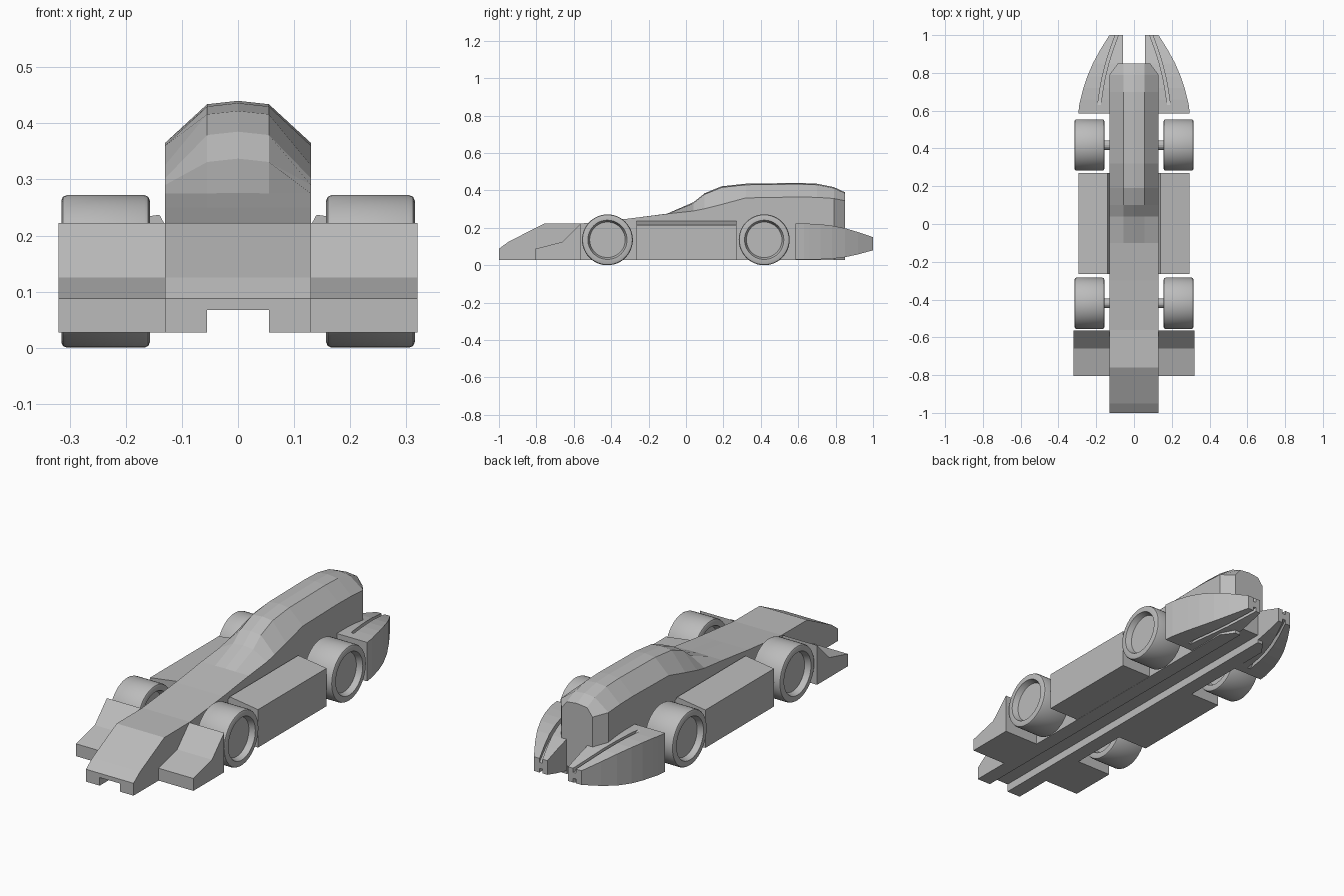
import bpy, bmesh, math

cube = bpy.data.objects.get("Cube")
if cube:
    bpy.data.objects.remove(cube, do_unlink=True)

grey = bpy.data.materials.new("plain grey")
grey.use_nodes = True
grey.diffuse_color = (0.5, 0.5, 0.5, 1)
grey.node_tree.nodes["Principled BSDF"].inputs["Base Color"].default_value = (0.5, 0.5, 0.5, 1)


def finish(name, bm, smooth=False):
    bmesh.ops.remove_doubles(bm, verts=bm.verts, dist=1e-5)
    bmesh.ops.recalc_face_normals(bm, faces=bm.faces)
    mesh = bpy.data.meshes.new(name)
    bm.to_mesh(mesh)
    bm.free()
    mesh.materials.append(grey)
    obj = bpy.data.objects.new(name, mesh)
    bpy.context.collection.objects.link(obj)
    if smooth:
        bpy.ops.object.select_all(action='DESELECT')
        obj.select_set(True)
        bpy.context.view_layer.objects.active = obj
        bpy.ops.object.shade_smooth_by_angle(angle=math.radians(30))
    return obj


def loft(name, rings):
    """Skin closed rings of points with equal counts and cap both ends."""
    bm = bmesh.new()
    rows = [[bm.verts.new(p) for p in ring] for ring in rings]
    n = len(rows[0])
    for a, b in zip(rows, rows[1:]):
        for i in range(n):
            j = (i + 1) % n
            bm.faces.new((a[i], a[j], b[j], b[i]))
    bm.faces.new(rows[0])
    bm.faces.new(rows[-1])
    return finish(name, bm)


# Central hull with canopy: y, half width, shoulder height, roof height
BOTTOM, SLOT, SLOT_TOP = 0.027, 0.055, 0.067
stations = [
    (-1.0, 0.13, 0.088, 0.088), (-0.95, 0.13, 0.125, 0.125),
    (-0.76, 0.13, 0.222, 0.222), (-0.56, 0.13, 0.223, 0.223),
    (-0.30, 0.13, 0.25, 0.25), (-0.10, 0.13, 0.275, 0.276),
    (0.04, 0.13, 0.29, 0.337), (0.10, 0.13, 0.302, 0.385),
    (0.19, 0.13, 0.325, 0.422), (0.32, 0.13, 0.36, 0.436),
    (0.60, 0.13, 0.365, 0.44), (0.70, 0.13, 0.363, 0.436),
    (0.79, 0.13, 0.357, 0.418), (0.85, 0.085, 0.345, 0.39),
]
rings = []
for y, w, shoulder, roof in stations:
    crown = max(shoulder, roof - 0.006)
    half = [(SLOT, SLOT_TOP), (SLOT, BOTTOM), (w, BOTTOM), (w, shoulder), (SLOT, crown)]
    outline = half + [(0, roof)] + [(-x, z) for x, z in reversed(half)]
    rings.append([(x, y, z) for x, z in outline])
loft("hull", rings)


def wheel(name, side, y):
    r = 0.136
    profile = [(0, 0.187), (0.095, 0.187), (0.105, 0.157), (r - 0.01, 0.157),
               (r - 0.003, 0.16), (r, 0.167), (r, 0.305), (r - 0.003, 0.312),
               (r - 0.01, 0.315), (0.105, 0.315), (0.095, 0.287), (0, 0.287)]
    bm = bmesh.new()
    verts = [bm.verts.new((side * x, y, r + d)) for d, x in profile]
    edges = [bm.edges.new(pair) for pair in zip(verts, verts[1:])]
    bmesh.ops.spin(bm, geom=verts + edges, cent=(0, y, r), axis=(1, 0, 0),
                   angle=math.tau, steps=48)
    finish(name, bm, smooth=True)


def axle(name, side, y):
    ring = [(math.cos(a * math.tau / 16) * 0.025, math.sin(a * math.tau / 16) * 0.025)
            for a in range(16)]
    loft(name, [[(side * x, y + c, 0.136 + s) for c, s in ring] for x in (0.12, 0.19)])


# Tail fin stations: y, outer x, bottom, top, groove depth
fin_stations = [
    (0.585, 0.295, 0.03, 0.222, 0), (0.63, 0.29, 0.03, 0.222, 0),
    (0.66, 0.283, 0.031, 0.222, 0.02), (0.72, 0.268, 0.032, 0.219, 0.03),
    (0.78, 0.248, 0.035, 0.212, 0.03), (0.85, 0.218, 0.043, 0.198, 0.03),
    (0.92, 0.18, 0.058, 0.177, 0.025), (1.0, 0.13, 0.08, 0.15, 0.02),
]


def tail_fin(name, side):
    rings = []
    for y, outer, bottom, top, depth in fin_stations:
        inner = 0.057
        g1 = inner + (outer - inner) * 0.58
        g0 = g1 - 0.016
        upper = [(outer, top), (g1, top), (g1, top - depth),
                 (g0, top - depth), (g0, top), (inner, top)]
        lower = [(inner, bottom), (g0, bottom), (g0, bottom + depth),
                 (g1, bottom + depth), (g1, bottom), (outer, bottom)]
        rings.append([(side * x, y, z) for x, z in upper + lower])
    loft(name, rings)


for label, side in (("left", 1), ("right", -1)):
    # Side pod with a gently sloping top
    pod = [(0.125, 0.028), (0.295, 0.028), (0.295, 0.215), (0.14, 0.237), (0.128, 0.215)]
    loft(label + "_side_pod", [[(side * x, y, z) for x, z in pod] for y in (-0.265, 0.27)])

    # Front wing wedge
    wing = [(-0.805, 0.027), (-0.805, 0.088), (-0.66, 0.125), (-0.565, 0.222), (-0.565, 0.027)]
    loft(label + "_front_wing", [[(side * x, y, z) for y, z in wing] for x in (0.125, 0.32)])

    for end, y in (("front", -0.42), ("rear", 0.418)):
        wheel(f"{label}_{end}_wheel", side, y)
        axle(f"{label}_{end}_axle", side, y)

    tail_fin(label + "_tail_fin", side)
